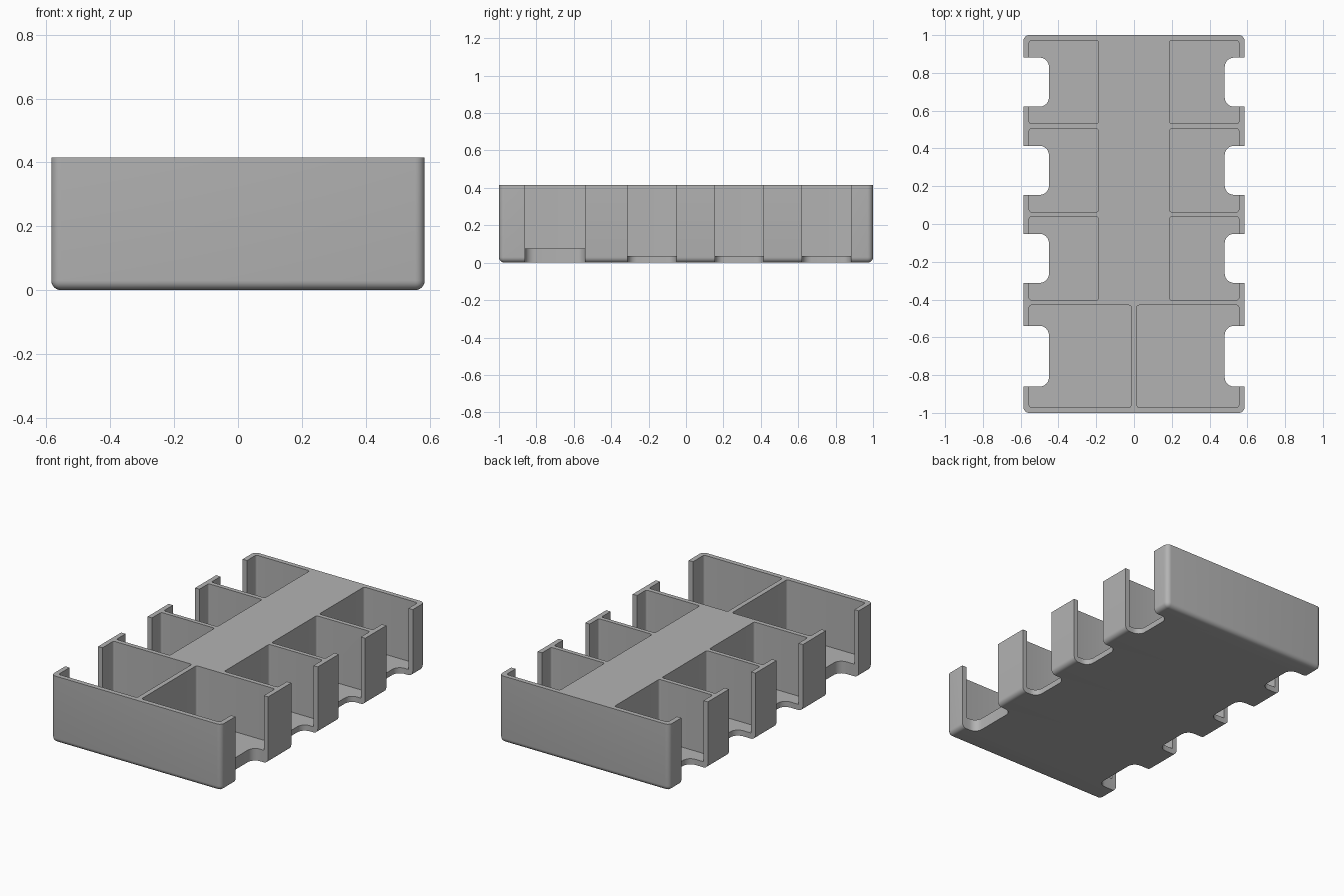
import bpy
import bmesh
from mathutils import Vector

cube = bpy.data.objects.get("Cube")
if cube:
    bpy.data.objects.remove(cube, do_unlink=True)

HALF_X, HALF_Y, HEIGHT = 0.585, 1.0, 0.415

grey = bpy.data.materials.new("plain grey")
grey.use_nodes = True
colour = (0.45, 0.45, 0.45, 1)
grey.diffuse_color = colour
grey.node_tree.nodes["Principled BSDF"].inputs["Base Color"].default_value = colour


def rounded_block(name, low, high, radius, segments, round_bottom=False):
    """Box with rounded upright edges, and a rounded underside if asked."""
    low, high = Vector(low), Vector(high)
    bm = bmesh.new()
    bmesh.ops.create_cube(bm, size=1)
    for v in bm.verts:
        v.co = Vector((h if c > 0 else l) for c, l, h in zip(v.co, low, high))
    middle = (low.z + high.z) / 2
    edges = []
    for e in bm.edges:
        a, b = e.verts
        upright = abs(a.co.z - b.co.z) > 1e-4
        underside = a.co.z < middle and b.co.z < middle
        if upright or (round_bottom and underside):
            edges.append(e)
    bmesh.ops.bevel(bm, geom=edges, offset=radius, segments=segments,
                    profile=0.5, affect='EDGES', clamp_overlap=True)
    bmesh.ops.recalc_face_normals(bm, faces=bm.faces[:])
    mesh = bpy.data.meshes.new(name)
    bm.to_mesh(mesh)
    bm.free()
    mesh.materials.append(grey)
    obj = bpy.data.objects.new(name, mesh)
    bpy.context.scene.collection.objects.link(obj)
    return obj


# Tray body
tray = rounded_block("tray", (-HALF_X, -HALF_Y, 0), (HALF_X, HALF_Y, HEIGHT),
                     0.03, 6, round_bottom=True)
bpy.ops.object.select_all(action='DESELECT')
tray.select_set(True)
bpy.context.view_layer.objects.active = tray


def cut(low, high, radius):
    cutter = rounded_block("cutter", low, high, radius, 6)
    cutter.hide_render = True
    mod = tray.modifiers.new("cut", 'BOOLEAN')
    mod.operation = 'DIFFERENCE'
    mod.solver = 'EXACT'
    mod.object = cutter
    bpy.ops.object.modifier_apply(modifier=mod.name)
    bpy.data.objects.remove(cutter, do_unlink=True)


# Rows: centre y, pocket half length, inner wall x, floor height, notch half width
rows = [(y, 0.22, 0.187, 0.035, 0.13) for y in (0.751, 0.284, -0.182)]
rows.append((-0.7, 0.27, 0.015, 0.075, 0.161))

for y, half, inner, floor, notch in rows:
    # Card pockets, mirrored on both sides
    for x0, x1 in ((inner, 0.555), (-0.555, -inner)):
        cut((x0, y - half, floor), (x1, y + half, 0.6), 0.012)
    # Finger notches, slightly deeper on the right
    for x0, x1 in ((0.48, 0.8), (-0.8, -0.45)):
        cut((x0, y - notch, -0.2), (x1, y + notch, 0.7), 0.05)

bpy.ops.object.shade_smooth_by_angle(angle=0.52)
